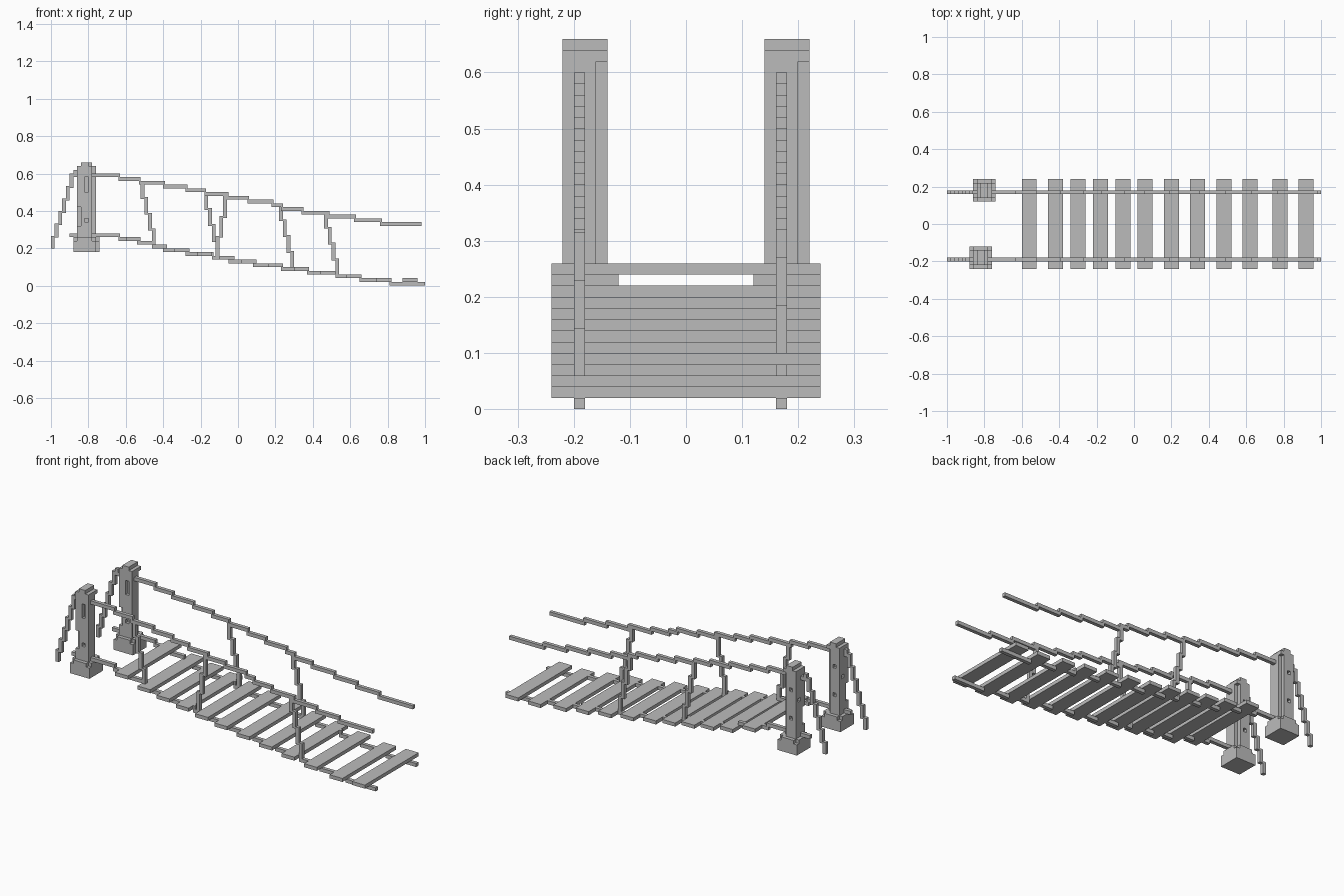
import bpy, bmesh

if "Cube" in bpy.data.objects:
    bpy.data.objects.remove(bpy.data.objects["Cube"])

grey = bpy.data.materials.new("weathered grey")
grey.diffuse_color = (0.5, 0.5, 0.5, 1)
grey.use_nodes = True
grey.node_tree.nodes["Principled BSDF"].inputs["Base Color"].default_value = grey.diffuse_color
S = 0.02  # block size


def finish(name, bm):
    me = bpy.data.meshes.new(name)
    bm.to_mesh(me)
    bm.free()
    me.materials.append(grey)
    ob = bpy.data.objects.new(name, me)
    bpy.context.collection.objects.link(ob)
    return ob


def add_box(bm, x0, x1, y0, y1, z0, z1):
    vs = bmesh.ops.create_cube(bm, size=1)["verts"]
    for v in vs:
        v.co = (x1 if v.co.x > 0 else x0, y1 if v.co.y > 0 else y0, z1 if v.co.z > 0 else z0)


def boxes(name, items):
    bm = bmesh.new()
    for b in items:
        add_box(bm, *b)
    return finish(name, bm)


def blocks(name, cells, origin):
    """Skin a set of unit cells, keeping only exposed faces."""
    bm = bmesh.new()
    for c in cells:
        for a in range(3):
            for s in (0, 1):
                n = list(c)
                n[a] += 1 if s else -1
                if tuple(n) in cells:
                    continue
                u, w = (a + 1) % 3, (a + 2) % 3
                quad = []
                for du, dw in ((0, 0), (1, 0), (1, 1), (0, 1)):
                    p = list(c)
                    p[a] += s
                    p[u] += du
                    p[w] += dw
                    quad.append(bm.verts.new([origin[i] + p[i] * S for i in range(3)]))
                bm.faces.new(quad if s else quad[::-1])
    bmesh.ops.remove_doubles(bm, verts=bm.verts, dist=0.001)
    bmesh.ops.dissolve_limit(bm, angle_limit=0.01, verts=bm.verts, edges=bm.edges)
    return finish(name, bm)


def block_range(x, y, z):
    return {(i, j, k) for i in range(*x) for j in range(*y) for k in range(*z)}


# Posts: stepped foot, worn shaft, narrow cap (cells start at z = 0.18)
for side, x0, y0 in (("front", -0.88, -0.24), ("back", -0.86, 0.12)):
    cells = block_range((0, 6), (0, 6), (0, 4))
    cells -= {(i, j, 3) for i in (0, 5) for j in (0, 5)}
    cells |= block_range((1, 5), (1, 5), (4, 23))
    cells |= block_range((2, 4), (1, 5), (23, 24))
    # worn corner edge
    cells -= block_range((4, 5), (4, 5), (4, 22))
    cells -= block_range((1, 2), (1, 2), (7, 12))
    # small pits in the faces
    cells -= block_range((3, 4), (1, 2), (16, 20)) | {(3, 1, 8), (2, 4, 9), (2, 4, 17), (1, 3, 14)}
    blocks(side + "_post", cells, (x0, y0, 0.18))

# Planks: left edge, bottom height
planks = [(-0.60, .24), (-0.46, .20), (-0.34, .18), (-0.22, .16), (-0.10, .14), (0.02, .12),
          (0.16, .10), (0.30, .08), (0.44, .06), (0.58, .04), (0.74, .02), (0.88, .02)]
for x, z in planks:
    boxes("deck_plank", [(x, x + 0.08, -0.24, 0.24, z, z + S)])

# Ropes descend one block at each break
deck = [-0.90, -0.64, -0.54, -0.46, -0.40, -0.28, -0.14, -0.05, 0.08, 0.23, 0.37, 0.52, 0.65, 0.81, 1.0]
hand = [-0.90, -0.64, -0.53, -0.40, -0.28, -0.18, -0.06, 0.05, 0.18, 0.23, 0.34, 0.48, 0.62, 0.76, 0.98]


def stepped_rope(name, xs, top, y):
    boxes(name, [(a, min(b + 0.01, xs[-1]), y, y + S, top - (i + 1) * S, top - i * S)
                 for i, (a, b) in enumerate(zip(xs, xs[1:]))])


def steep_rope(name, x0, x1, z0, z1, y):
    """Rope of short vertical runs between two heights."""
    n = round(abs(x1 - x0) / S) + 1
    d = 1 if x1 > x0 else -1
    h = (z0 - z1) / n
    boxes(name, [(x0 + d * S * i, x0 + d * S * i + S, y, y + S,
                  z0 - h * (i + 1) - (0.01 if i < n - 1 else 0), z0 - h * i) for i in range(n)])


for side, y in (("front", -0.20), ("back", 0.16)):
    stepped_rope(side + "_deck_rope", deck, 0.28, y)
    stepped_rope(side + "_hand_rope", hand, 0.60, y)
    steep_rope(side + "_anchor_rope", -0.90, -1.0, 0.60, 0.20, y)
    boxes(side + "_rope_knot", [(-0.88, -0.86, y, y + S, 0.60, 0.62)])

# Hangers between hand rope and deck rope
for side, y, x0, x1, z0, z1 in (("front", -0.20, -0.52, -0.46, .56, .22),
                                ("front", -0.20, -0.08, -0.12, .48, .16),
                                ("front", -0.20, 0.46, 0.52, .40, .06),
                                ("back", 0.16, -0.18, -0.12, .50, .16),
                                ("back", 0.16, 0.22, 0.28, .44, .10)):
    steep_rope(side + "_hanger_rope", x0, x1, z0, z1, y)
